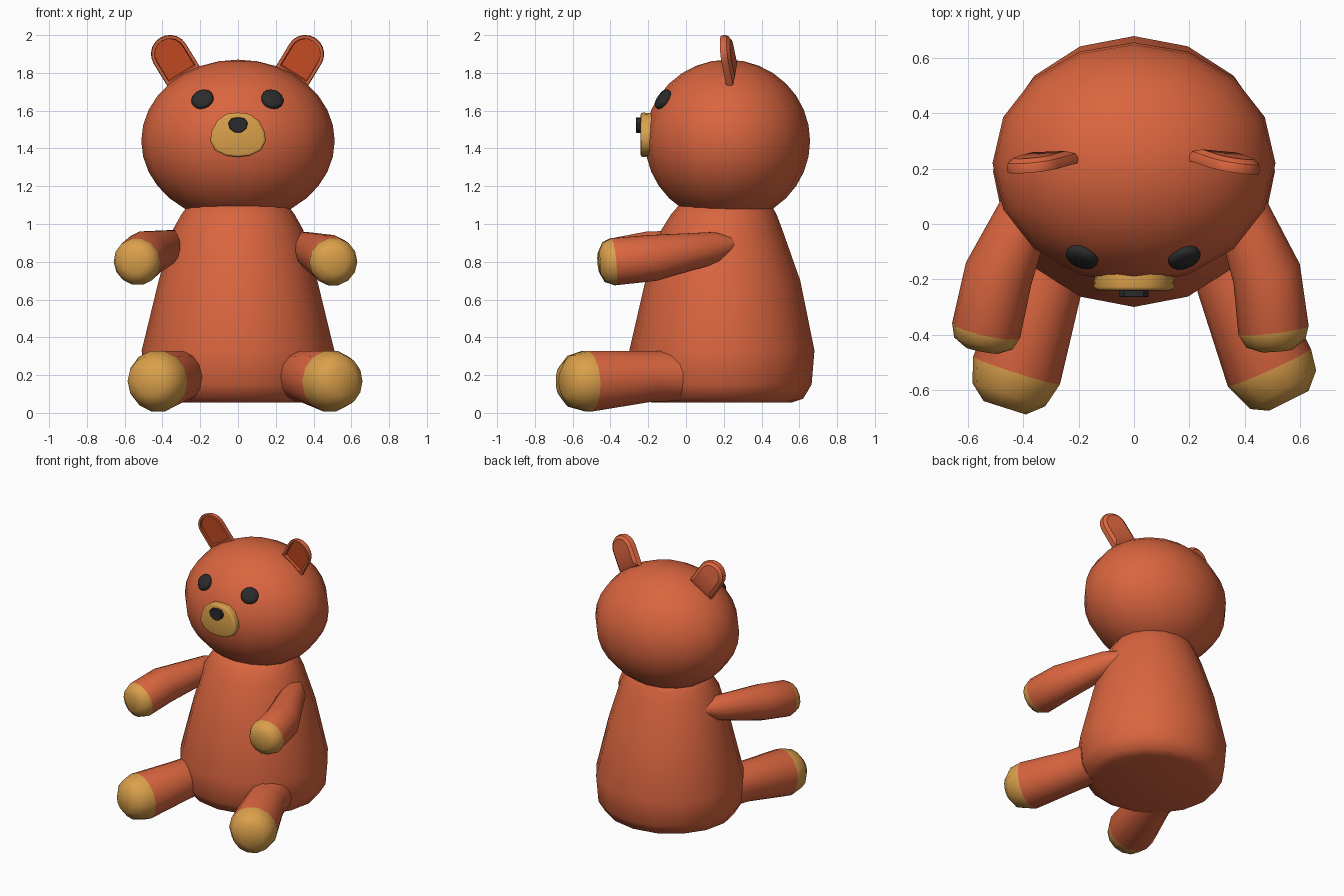
import bpy, bmesh
from math import pi, sin, cos, radians
from mathutils import Vector, Matrix, Euler

cube = bpy.data.objects.get("Cube")
if cube:
    bpy.data.objects.remove(cube, do_unlink=True)


def material(name, r, g, b):
    m = bpy.data.materials.new(name)
    m.use_nodes = True
    color = (r, g, b, 1)
    m.diffuse_color = color
    bsdf = next(n for n in m.node_tree.nodes if n.type == 'BSDF_PRINCIPLED')
    bsdf.inputs["Base Color"].default_value = color
    bsdf.inputs["Roughness"].default_value = 0.7
    return m


FUR = material("orange fur", 0.70, 0.13, 0.05)
INNER = material("inner ear orange", 0.60, 0.075, 0.018)
TAN = material("tan paws", 0.70, 0.35, 0.07)
BLACK = material("soft black", 0.024, 0.024, 0.026)


def finish(name, bm, mats, angle=35):
    bmesh.ops.recalc_face_normals(bm, faces=bm.faces[:])
    me = bpy.data.meshes.new(name)
    bm.to_mesh(me)
    bm.free()
    for m in mats:
        me.materials.append(m)
    ob = bpy.data.objects.new(name, me)
    bpy.context.collection.objects.link(ob)
    bpy.ops.object.select_all(action='DESELECT')
    ob.select_set(True)
    bpy.context.view_layer.objects.active = ob
    bpy.ops.object.shade_smooth_by_angle(angle=radians(angle))
    return ob


def loft(name, rings, mats, accent_from=None, angle=35):
    """Skin closed rings; strips from accent_from onwards use the second material."""
    bm = bmesh.new()
    loops = [[bm.verts.new(p) for p in ring] for ring in rings]
    n = len(loops[0])
    for k, (a, b) in enumerate(zip(loops, loops[1:])):
        for i in range(n):
            j = (i + 1) % n
            f = bm.faces.new((a[i], a[j], b[j], b[i]))
            if accent_from is not None and k >= accent_from:
                f.material_index = 1
    bm.faces.new(loops[0])
    end = bm.faces.new(loops[-1])
    if accent_from is not None:
        end.material_index = 1
    return finish(name, bm, mats, angle)


def limb(name, path, sides=14):
    """Tapered tube along (x, y, z, radius) points, with a tan pad on the last rings."""
    pts = [Vector(p[:3]) for p in path]
    rings = []
    for i, p in enumerate(path):
        d = (pts[min(i + 1, len(pts) - 1)] - pts[max(i - 1, 0)]).normalized()
        u = d.cross(Vector((0, 0, 1))).normalized()
        v = u.cross(d)
        rings.append([pts[i] + p[3] * (u * cos(t) + v * sin(t))
                      for t in (2 * pi * k / sides for k in range(sides))])
    return loft(name, rings, (FUR, TAN), accent_from=len(path) - 3, angle=60)


def plate(name, outline, layers, matrix, mats, accent_from=None, angle=35):
    """Stack scaled copies of a flat outline; local y is the depth."""
    rings = [[matrix @ Vector((u * s, depth, v * s)) for u, v in outline]
             for s, depth in layers]
    return loft(name, rings, mats, accent_from, angle)


def mirrored(half):
    return half + [(-u, v) for u, v in reversed(half[1:-1])]


# Body: (height, radius x, radius y, centre y)
SIDES = 16
body = [(0.055, 0.39, 0.37, 0.19), (0.075, 0.45, 0.43, 0.19), (0.15, 0.495, 0.475, 0.19),
        (0.33, 0.51, 0.49, 0.19), (0.70, 0.42, 0.41, 0.195), (0.97, 0.345, 0.32, 0.19),
        (1.05, 0.30, 0.28, 0.20), (1.12, 0.25, 0.23, 0.21)]
loft("body", [[(rx * sin(t), cy + ry * cos(t), z)
               for t in (2 * pi * k / SIDES for k in range(SIDES))]
              for z, rx, ry, cy in body], (FUR,), angle=60)

# Head
HEAD = Vector((0, 0.22, 1.44))
RAD = Vector((0.512, 0.437, 0.43))
bm = bmesh.new()
bmesh.ops.create_uvsphere(bm, u_segments=16, v_segments=16, radius=1,
                          matrix=Matrix.Translation(HEAD) @ Matrix.Diagonal((*RAD, 1)))
finish("head", bm, (FUR,), 60)

# Arms
limb("left_arm", [(0.30, 0.27, 0.90, 0.03), (0.35, 0.15, 0.875, 0.085),
                  (0.48, -0.18, 0.82, 0.125), (0.505, -0.385, 0.80, 0.128),
                  (0.513, -0.432, 0.797, 0.108), (0.515, -0.458, 0.795, 0.06)])
limb("right_arm", [(-0.30, 0.27, 0.90, 0.03), (-0.35, 0.15, 0.885, 0.085),
                   (-0.49, -0.18, 0.84, 0.125), (-0.535, -0.385, 0.80, 0.126),
                   (-0.545, -0.432, 0.797, 0.108), (-0.55, -0.458, 0.795, 0.06)])

# Legs
limb("left_leg", [(0.32, -0.05, 0.195, 0.135), (0.36, -0.20, 0.193, 0.138),
                  (0.49, -0.52, 0.168, 0.165), (0.54, -0.60, 0.168, 0.138),
                  (0.56, -0.64, 0.168, 0.08)])
limb("right_leg", [(-0.28, -0.05, 0.195, 0.135), (-0.32, -0.20, 0.193, 0.138),
                   (-0.425, -0.53, 0.168, 0.165), (-0.453, -0.618, 0.168, 0.138),
                   (-0.468, -0.665, 0.168, 0.08)])

# Ears: rounded tabs with a recessed inner face
tab = [(-0.1, -0.15), (0.1, -0.15)] + [(0.1 * cos(pi * k / 10), 0.1 * sin(pi * k / 10))
                                       for k in range(11)]
ear_layers = [(0.72, 0.05), (0.93, 0.035), (1, 0.015), (0.98, 0), (0.82, 0), (0.79, 0.016)]
for name, s, x, turn in (("left_ear", 1, 0.355, -9), ("right_ear", -1, -0.36, 6)):
    rot = (Euler((0, 0, radians(turn))).to_matrix() @ Euler((radians(6), 0, 0)).to_matrix()
           @ Euler((0, radians(32 * s), 0)).to_matrix())
    place = Matrix.Translation((x, 0.197, 1.9)) @ rot.to_4x4()
    plate(name, tab, ear_layers, place, (FUR, INNER), accent_from=4)

# Eyes: low domed discs lying on the head surface
disc = [(0.061 * cos(pi * k / 8), 0.058 * sin(pi * k / 8)) for k in range(16)]
for name, x in (("left_eye", 0.182), ("right_eye", -0.188)):
    z = 1.66
    depth = (1 - (x / RAD.x) ** 2 - ((z - HEAD.z) / RAD.z) ** 2) ** 0.5
    spot = Vector((x, HEAD.y - RAD.y * depth, z))
    normal = Vector([(spot[i] - HEAD[i]) / RAD[i] ** 2 for i in range(3)]).normalized()
    frame = Matrix.Translation(spot) @ (-normal).to_track_quat('Y', 'Z').to_matrix().to_4x4()
    plate(name, disc, [(0.9, 0.03), (1, -0.005), (0.88, -0.016), (0.5, -0.022)],
          frame, (BLACK,), angle=60)

# Muzzle and nose
muzzle = mirrored([(0, 0.12), (0.06, 0.113), (0.11, 0.077), (0.14, 0.02), (0.147, -0.03),
                   (0.122, -0.08), (0.065, -0.108), (0, -0.115)])
plate("muzzle", muzzle, [(0.97, 0.06), (1, 0.012), (0.97, 0.003), (0.9, 0)],
      Matrix.Translation((0, -0.24, 1.47)), (TAN,), angle=50)
nose = mirrored([(0, 0.04), (0.035, 0.034), (0.052, 0.01), (0.045, -0.018),
                 (0.022, -0.038), (0, -0.042)])
plate("nose", nose, [(1, 0.04), (1, 0.003), (0.94, 0)],
      Matrix.Translation((0, -0.265, 1.525)), (BLACK,))
